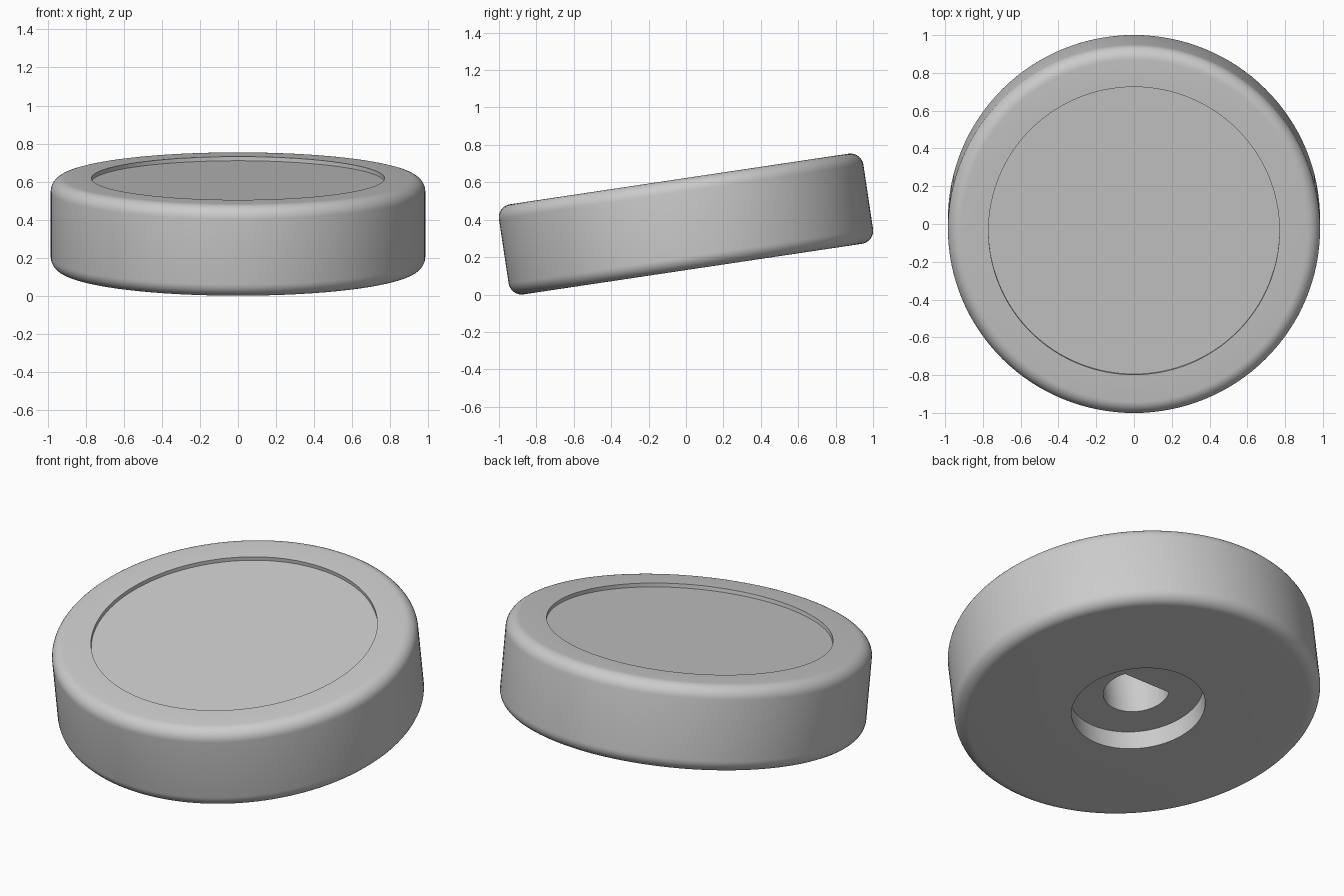
import bpy, bmesh, math
from mathutils import Vector

cube = bpy.data.objects.get("Cube")
if cube:
    bpy.data.objects.remove(cube, do_unlink=True)

RADIUS, HALF, FILLET, TILT = 0.985, 0.2435, 0.07, math.radians(8.5)
DISH_R, DISH_DEPTH = 0.77, 0.022
SOCKET_R, SOCKET_DEPTH = 0.36, 0.112
BORE_R, BORE_FLAT, BORE_DEPTH = 0.178, 0.09, 0.3
SEGMENTS = 128

grey = bpy.data.materials.new("plain grey")
grey.use_nodes = True
colour = (0.6, 0.6, 0.6, 1)
grey.diffuse_color = colour
grey.node_tree.nodes["Principled BSDF"].inputs["Base Color"].default_value = colour


def make_object(name, bm):
    bmesh.ops.recalc_face_normals(bm, faces=bm.faces)
    mesh = bpy.data.meshes.new(name)
    bm.to_mesh(mesh)
    bm.free()
    mesh.materials.append(grey)
    obj = bpy.data.objects.new(name, mesh)
    bpy.context.collection.objects.link(obj)
    return obj


def lathe(name, profile):
    """Spin an (r, z) profile around z."""
    bm = bmesh.new()
    verts = [bm.verts.new((r, 0, z)) for r, z in profile]
    edges = [bm.edges.new(pair) for pair in zip(verts, verts[1:])]
    bmesh.ops.spin(bm, geom=verts + edges, axis=(0, 0, 1), cent=(0, 0, 0),
                   angle=math.tau, steps=SEGMENTS, use_duplicate=False)
    bmesh.ops.remove_doubles(bm, verts=bm.verts, dist=1e-5)
    return make_object(name, bm)


def rounded_corner(z, start):
    """Quarter arc on the outer rim, beginning at the given angle."""
    angles = [start + math.pi / 2 * i / 8 for i in range(9)]
    return [(RADIUS - FILLET + FILLET * math.cos(a), z + FILLET * math.sin(a))
            for a in angles]


# Round body with a shallow dish on top and a socket underneath
socket_z, dish_z = -HALF + SOCKET_DEPTH, HALF - DISH_DEPTH
profile = [(0, socket_z), (SOCKET_R, socket_z), (SOCKET_R, -HALF)]
profile += rounded_corner(-HALF + FILLET, -math.pi / 2)
profile += rounded_corner(HALF - FILLET, 0)
profile += [(DISH_R, HALF), (DISH_R, dish_z), (0, dish_z)]
knob = lathe("knob_body", profile)

# D-shaped shaft bore, cut upward from the socket
bm = bmesh.new()
half_gap = math.asin(BORE_FLAT / BORE_R)
sweep = math.pi + 2 * half_gap
arc = [math.pi - half_gap + sweep * i / 64 for i in range(65)]
face = bm.faces.new([bm.verts.new((BORE_R * math.cos(a), BORE_R * math.sin(a),
                                   socket_z - 0.05)) for a in arc])
ext = bmesh.ops.extrude_face_region(bm, geom=[face])
bmesh.ops.translate(bm, vec=Vector((0, 0, BORE_DEPTH + 0.05)),
                    verts=[v for v in ext["geom"] if isinstance(v, bmesh.types.BMVert)])
cutter = make_object("bore_cutter", bm)
cutter.hide_render = True

cut = knob.modifiers.new("shaft_bore", 'BOOLEAN')
cut.operation = 'DIFFERENCE'
cut.solver = 'EXACT'
cut.object = cutter
bpy.context.view_layer.update()
bpy.ops.object.select_all(action='DESELECT')
knob.select_set(True)
bpy.context.view_layer.objects.active = knob
bpy.ops.object.modifier_apply(modifier=cut.name)
bpy.data.objects.remove(cutter, do_unlink=True)

# Smooth sides with crisp recess edges, then lean the knob forward
bpy.ops.object.shade_smooth_by_angle(angle=math.radians(30))
knob.rotation_euler.x = TILT
knob.location.z = ((RADIUS - FILLET) * math.sin(TILT)
                   + (HALF - FILLET) * math.cos(TILT) + FILLET)
